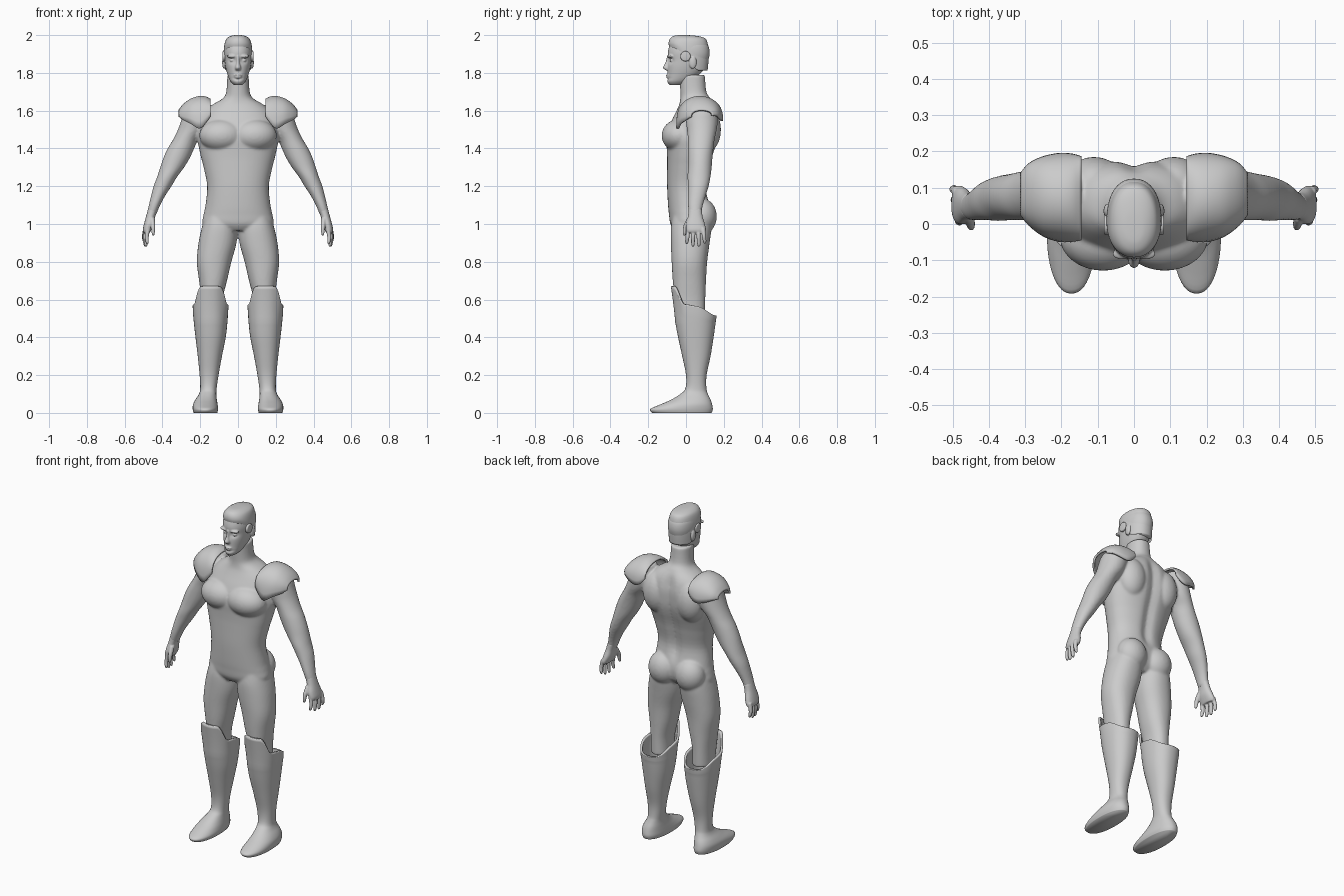
import bpy, bmesh
from math import sin, cos, pi, exp
from mathutils import Matrix, Vector


def clamp(v):
    v = max(0.0, min(1.0, v))
    return v * v * (3 - 2 * v)


def spline(rows, steps):
    # Catmull-Rom interpolation between section rows
    out = []
    for i in range(len(rows) - 1):
        a, b, c, d = (rows[max(i - 1, 0)], rows[i], rows[i + 1], rows[min(i + 2, len(rows) - 1)])
        for k in range(steps):
            t = k / steps
            out.append([q + .5 * t * (r - p + t * (2 * p - 5 * q + 4 * r - s + t * (3 * (q - r) + s - p)))
                        for p, q, r, s in zip(a, b, c, d)])
    return out + [list(rows[-1])]


def loft(bm, rows, sides=(1,), power=2.2, shape=None, n=48, open_top=False):
    # rows: (z, x0, x1, y0, y1) horizontal superellipse sections, bottom to top
    rows = spline(sorted(rows), 4)
    for s in sides:
        rings = []
        for z, x0, x1, y0, y1 in rows:
            ring = []
            for k in range(n):
                c, d = cos(2 * pi * k / n), sin(2 * pi * k / n)
                c = abs(c) ** (2 / power) * (1 if c > 0 else -1)
                d = abs(d) ** (2 / power) * (1 if d > 0 else -1)
                co = Vector(((x0 + x1) / 2 + c * (x1 - x0) / 2, (y0 + y1) / 2 + d * (y1 - y0) / 2, z))
                if shape:
                    co = shape(co, d)
                ring.append(bm.verts.new((co.x * s, co.y, co.z)))
            rings.append(ring)
        for a, b in zip(rings, rings[1:]):
            for k in range(n):
                bm.faces.new((a[k], a[k - 1], b[k - 1], b[k]))
        bm.faces.new(rings[0])
        if not open_top:
            bm.faces.new(rings[-1])


def blob(bm, c, r, sides=(1, -1)):
    for s in sides:
        m = Matrix.Translation((c[0] * s, c[1], c[2])) @ Matrix.Diagonal((*r, 1))
        bmesh.ops.create_uvsphere(bm, u_segments=32, v_segments=20, radius=1, matrix=m)


def finish(bm, name, voxel=0, smooth=0):
    bmesh.ops.recalc_face_normals(bm, faces=bm.faces)
    me = bpy.data.meshes.new(name)
    bm.to_mesh(me)
    bm.free()
    for p in me.polygons:
        p.use_smooth = True
    ob = bpy.data.objects.new(name, me)
    bpy.context.collection.objects.link(ob)
    if voxel:
        m = ob.modifiers.new("fuse", 'REMESH')
        m.mode, m.voxel_size, m.use_smooth_shade = 'VOXEL', voxel, True
    if smooth:
        m = ob.modifiers.new("soften", 'SMOOTH')
        m.factor, m.iterations = .5, smooth
    return ob


BOTH = (1, -1)

# Body: torso, arms and legs fused together
bm = bmesh.new()


def spine(co, d):
    if co.y > .03:
        co.y -= .018 * exp(-(co.x / .03) ** 2) * clamp((co.z - 1.08) / .1) * clamp((1.68 - co.z) / .1)
    return co


torso = [(1.79, .056, -.035, .10), (1.70, .062, -.03, .108), (1.665, .08, -.03, .13), (1.635, .13, -.035, .15),
         (1.60, .17, -.05, .165), (1.55, .195, -.075, .175), (1.50, .21, -.095, .175), (1.45, .215, -.105, .17),
         (1.40, .206, -.102, .157), (1.35, .195, -.1, .14), (1.30, .182, -.1, .127), (1.20, .163, -.1, .11),
         (1.10, .172, -.095, .125), (1.05, .182, -.09, .13), (1.0, .185, -.083, .12), (.965, .12, -.06, .09)]
loft(bm, [(z, -x, x, a, b) for z, x, a, b in torso], shape=spine, n=64)
loft(bm, [(1.64, .15, .25, .03, .15), (1.60, .14, .285, .01, .165), (1.55, .15, .30, 0, .168),
          (1.50, .17, .318, .005, .163), (1.45, .21, .342, .01, .152), (1.40, .232, .372, .01, .145),
          (1.35, .255, .395, .01, .14), (1.30, .285, .412, .01, .136), (1.25, .322, .428, .008, .13),
          (1.20, .352, .447, .01, .12), (1.15, .385, .46, .01, .105), (1.10, .412, .472, .01, .09),
          (1.05, .432, .484, .015, .08)], BOTH, 2)
loft(bm, [(1.04, .02, .175, -.07, .13), (.98, .005, .192, -.08, .135), (.9, .008, .209, -.08, .125),
          (.8, .035, .218, -.076, .112), (.7, .058, .206, -.07, .106), (.6, .082, .194, -.06, .102),
          (.5, .085, .19, -.045, .1)], BOTH)
blob(bm, (.085, -.035, 1.468), (.12, .094, .087))      # pectorals
blob(bm, (.088, .085, 1.04), (.088, .078, .095))       # glutes
blob(bm, (.11, .11, 1.5), (.085, .075, .12))           # shoulder blades
finish(bm, "body", .007, 6)

# Hands: palm, four fingers and a thumb
bm = bmesh.new()
loft(bm, [(1.08, .424, .476, .014, .084), (1.04, .438, .487, .01, .088), (1.0, .446, .498, 0, .1),
          (.97, .458, .504, 0, .106), (.955, .466, .5, .005, .1)], BOTH, n=24)
for x, y, tip in [(.474, .012, .893), (.481, .039, .88), (.486, .065, .88), (.489, .091, .895)]:
    dy = (y - .05) * .2
    loft(bm, [(.98, x - .012, x + .012, y - .012, y + .012),
              (.935, x - .002, x + .02, y + dy * .5 - .011, y + dy * .5 + .011),
              (tip + .012, x - .002, x + .015, y + dy - .009, y + dy + .009),
              (tip, x, x + .009, y + dy - .004, y + dy + .004)], BOTH, 2, n=12)
loft(bm, [(1.03, .44, .468, .005, .04), (.99, .438, .462, -.014, .014),
          (.955, .44, .458, -.018, .002), (.94, .443, .453, -.014, -.004)], BOTH, 2, n=12)
finish(bm, "hands", .004, 2)

# Head: skull, nose, brow, lips and ears
bm = bmesh.new()


def face(co, d):
    if co.y < 0:
        co.y += .014 * exp(-((abs(co.x) - .032) / .016) ** 2 - ((co.z - 1.866) / .013) ** 2)
        co.y += .008 * exp(-((co.z - 1.77) / .007) ** 2 - (co.x / .03) ** 2)
    return co


skull = [(1.735, .02, -.085, -.02), (1.755, .04, -.1, .02), (1.79, .055, -.097, .07), (1.83, .066, -.097, .102),
         (1.87, .072, -.094, .119), (1.91, .075, -.096, .125), (1.95, .069, -.085, .115),
         (1.975, .05, -.065, .085), (1.985, .03, -.04, .05)]
loft(bm, [(z, -x, x, a, b) for z, x, a, b in skull], shape=face, n=96)
nose = [(1.892, .008, -.1, -.07), (1.855, .009, -.109, -.07), (1.828, .016, -.122, -.07), (1.814, .013, -.108, -.08)]
loft(bm, [(z, -x, x, a, b) for z, x, a, b in nose], n=24)
blob(bm, (.03, -.082, 1.888), (.03, .016, .009))
blob(bm, (.031, -.072, 1.866), (.013, .014, .01))
blob(bm, (0, -.095, 1.788), (.022, .011, .006), (1,))
blob(bm, (0, -.094, 1.777), (.019, .011, .006), (1,))
blob(bm, (.073, .036, 1.855), (.011, .02, .034))
finish(bm, "head", .004, 2)

# Hair: swept cap reaching down the back of the head
bm = bmesh.new()


def sweep(co, d):
    k = clamp((co.y + .075) / .16) * clamp((1.985 - co.z) / .055)
    co.z -= .125 * k
    if co.y > .02:
        co.y -= .016 * k * clamp(co.y / .1)
    co.x *= 1 - .05 * k
    return co


hair = [(1.935, .077, -.088, .13), (1.955, .077, -.092, .129), (1.975, .067, -.088, .114),
        (1.99, .05, -.076, .085), (1.998, .03, -.055, .04), (2.0, .012, -.035, .0)]
loft(bm, [(z, -x, x, a, b) for z, x, a, b in hair], shape=sweep)
finish(bm, "hair")

# Round temple discs
bm = bmesh.new()
for s in BOTH:
    m = Matrix.Translation((.074 * s, -.003, 1.888)) @ Matrix.Rotation(pi / 2, 4, 'Y')
    bmesh.ops.create_cone(bm, cap_ends=True, segments=32, radius1=.027, radius2=.027, depth=.018, matrix=m)
ob = finish(bm, "temple_discs")
m = ob.modifiers.new("round", 'BEVEL')
m.width, m.segments = .005, 3

# Boots: foot and shaft with a raised knee flap
bm = bmesh.new()


def rim(co, d):
    k = max(0, (co.z - .48) / .08)
    co.z += k * (.095 * clamp((-d - .45) / .45) + .015 * clamp(-d + .5) - .045 * clamp((d - .2) / .8))
    return co


loft(bm, [(0, .11, .235, -.18, .136), (.02, .105, .24, -.19, .142), (.045, .108, .238, -.135, .138),
          (.07, .112, .226, -.078, .13), (.1, .115, .207, -.03, .116), (.13, .113, .2, -.003, .108),
          (.2, .103, .203, 0, .109), (.3, .085, .213, -.02, .13), (.4, .065, .225, -.042, .146),
          (.48, .056, .234, -.057, .157), (.52, .053, .238, -.067, .16), (.56, .05, .24, -.08, .162)],
     BOTH, shape=rim, open_top=True)
ob = finish(bm, "boots")
m = ob.modifiers.new("thickness", 'SOLIDIFY')
m.thickness, m.offset = .012, -1

# Shoulder guards: domed shells, (x, top z, front z, back z, y0, y1)
bm = bmesh.new()
rows = [(.145, 1.662, 1.57, 1.59, -.045, .187), (.17, 1.675, 1.535, 1.56, -.05, .194),
        (.205, 1.677, 1.505, 1.545, -.05, .196), (.25, 1.664, 1.53, 1.555, -.035, .187),
        (.29, 1.635, 1.55, 1.57, -.005, .168), (.314, 1.605, 1.568, 1.575, .025, .14)]
grid = []
for x, zt, zf, zb, y0, y1 in spline(rows, 3):
    line = []
    for k in range(25):
        t = pi * k / 24
        base = zf + (zb - zf) * k / 24
        y = (y0 + y1) / 2 - (y1 - y0) / 2 * cos(t)
        line.append(bm.verts.new((x, y, base + (zt - base) * sin(t) ** .75)))
    grid.append(line)
for a, b in zip(grid, grid[1:]):
    for k in range(24):
        bm.faces.new((a[k], b[k], b[k + 1], a[k + 1]))
ob = finish(bm, "shoulder_guards")
m = ob.modifiers.new("thickness", 'SOLIDIFY')
m.thickness, m.offset = .012, -1
ob.modifiers.new("pair", 'MIRROR')
